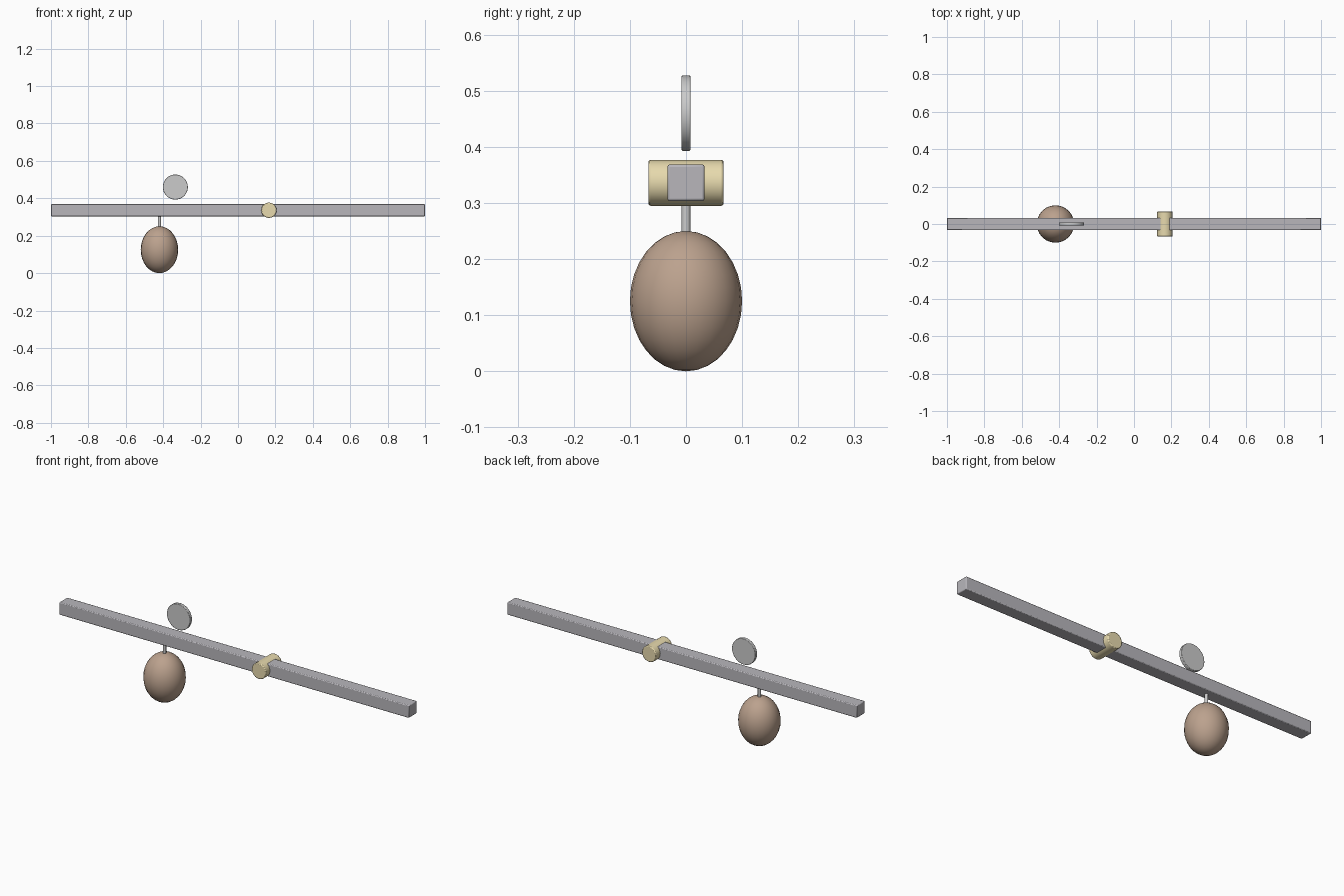
import bpy, math

if "Cube" in bpy.data.objects:
    bpy.data.objects.remove(bpy.data.objects["Cube"])


def material(name, rgb):
    m = bpy.data.materials.new(name)
    m.diffuse_color = (*rgb, 1)
    m.use_nodes = True
    m.node_tree.nodes["Principled BSDF"].inputs["Base Color"].default_value = m.diffuse_color
    return m


def finish(name, bevel=0, mat=None):
    ob = bpy.context.object
    ob.name = name
    bpy.ops.object.transform_apply(location=False, rotation=True, scale=True)
    if bevel:
        b = ob.modifiers.new("bevel", 'BEVEL')
        b.width, b.segments, b.limit_method = bevel, 2, 'ANGLE'
    bpy.ops.object.shade_smooth_by_angle(angle=math.radians(40))
    if mat:
        ob.data.materials.append(mat)
    return ob


def cylinder(name, loc, r, depth, sides, along_y=True, bevel=0, mat=None):
    rot = (math.pi / 2, 0, 0) if along_y else (0, 0, 0)
    bpy.ops.mesh.primitive_cylinder_add(vertices=sides, radius=r, depth=depth,
                                        location=loc, rotation=rot)
    return finish(name, bevel, mat)


brass = material("brass", (0.80, 0.70, 0.42))
clay = material("clay", (0.50, 0.36, 0.27))
steel = material("steel", (0.48, 0.47, 0.50))

# Long square beam
bpy.ops.mesh.primitive_cube_add(size=1, location=(0, 0, 0.336))
bpy.context.object.scale = (2, 0.066, 0.065)
finish("beam", 0.004, steel)

# Pivot pin through the beam
cylinder("pivot_pin", (0.165, 0, 0.336), 0.041, 0.134, 24, bevel=0.004, mat=brass)

# Thin disc above the beam
cylinder("disc", (-0.335, 0, 0.46), 0.067, 0.016, 32, bevel=0.002)

# Hanger and egg-shaped weight
cylinder("hanger", (-0.42, 0, 0.278), 0.008, 0.075, 12, along_y=False)
bpy.ops.mesh.primitive_uv_sphere_add(segments=24, ring_count=16, radius=1,
                                     location=(-0.42, 0, 0.125))
bpy.context.object.scale = (0.1, 0.1, 0.125)
finish("weight", mat=clay)
